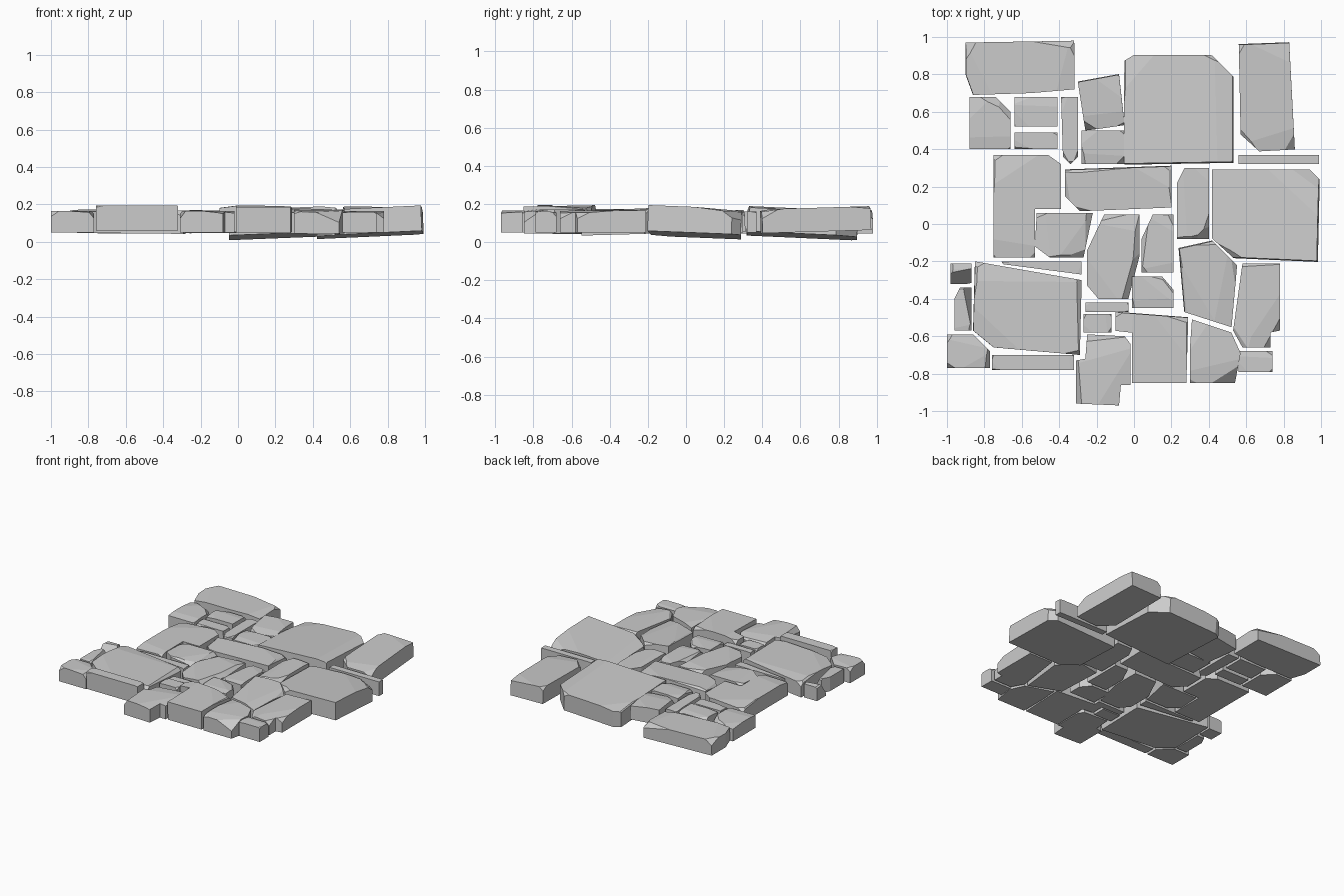
import bpy, bmesh, math, random
from mathutils import Vector

if "Cube" in bpy.data.objects:
    bpy.data.objects.remove(bpy.data.objects["Cube"])

random.seed(7)


def chop(bm, direction, depth):
    """Slice off whatever sticks out furthest along a direction, to a given depth."""
    n = Vector(direction).normalized()
    reach = max(v.co.dot(n) for v in bm.verts) - depth
    cut = bmesh.ops.bisect_plane(
        bm, geom=bm.verts[:] + bm.edges[:] + bm.faces[:], dist=1e-5,
        plane_co=n * reach, plane_no=n, clear_outer=True)
    edges = [e for e in cut["geom_cut"] if isinstance(e, bmesh.types.BMEdge)]
    bmesh.ops.holes_fill(bm, edges=edges, sides=0)


def stone(name, pts, z=0.05, h=0.115, sx=0.0, sy=0.0, chips=4, cuts=()):
    """Flat slab with outline pts, bottom height z, thickness h, tilt sx/sy, chipped top."""
    xs, ys = [p[0] for p in pts], [p[1] for p in pts]
    cx, cy = (min(xs) + max(xs)) / 2, (min(ys) + max(ys)) / 2
    size = min(max(xs) - min(xs), max(ys) - min(ys))
    bm = bmesh.new()
    base = bm.faces.new([bm.verts.new((x - cx, y - cy, 0)) for x, y in pts])
    # extruding keeps the base face only if it is copied first
    top = bmesh.ops.extrude_face_region(bm, geom=[base], use_keep_orig=True)["geom"]
    for v in top:
        if isinstance(v, bmesh.types.BMVert):
            v.co.z = h
    # chipped upper edges
    for _ in range(chips):
        a = random.uniform(0, math.tau)
        chop(bm, (math.cos(a), math.sin(a), random.uniform(0.7, 1.3)),
             min(0.022, 0.1 * size) * random.uniform(0.5, 1.1))
    # shallow worn facets across the top
    a = random.uniform(0, math.tau)
    for k in range(2):
        b = a + k * 2.4
        chop(bm, (0.13 * math.cos(b), 0.13 * math.sin(b), 1), min(0.012, 0.04 * size))
    for d, depth in cuts:
        chop(bm, d, depth)
    # tilt the whole slab
    for v in bm.verts:
        x, y, zz = v.co
        v.co = (x - sx * (zz - h / 2), y - sy * (zz - h / 2), zz + sx * x + sy * y)
    bmesh.ops.recalc_face_normals(bm, faces=bm.faces[:])
    mesh = bpy.data.meshes.new(name)
    bm.to_mesh(mesh)
    bm.free()
    ob = bpy.data.objects.new(name, mesh)
    ob.location = (cx, cy, z)
    bpy.context.collection.objects.link(ob)


def block(name, x0, y0, x1, y1, **kw):
    stone(name, [(x0, y0), (x1, y0), (x1, y1), (x0, y1)], **kw)


# back row
stone("back_left_long_stone", [(-.90, .97), (-.32, .98), (-.32, .72), (-.55, .70),
      (-.86, .69), (-.90, .80)], sx=-.02, chips=6)
stone("back_left_cut_stone", [(-.88, .68), (-.74, .68), (-.66, .60), (-.66, .40), (-.88, .40)],
      h=.105)
block("back_small_stone", -.64, .52, -.41, .68, h=.11)
block("back_strip_stone", -.64, .40, -.41, .49, h=.10)
stone("back_narrow_stone", [(-.39, .68), (-.30, .68), (-.30, .36), (-.34, .32), (-.38, .36)],
      h=.10)
stone("back_skewed_stone", [(-.30, .76), (-.08, .80), (-.05, .53), (-.26, .50)], sy=.03)
block("back_square_stone", -.28, .32, -.05, .50, h=.11)
stone("back_large_stone", [(-.05, .87), (0, .90), (.42, .90), (.53, .79), (.53, .33), (-.05, .32)],
      z=.033, h=.135, sx=.04, sy=-.045, chips=3)
stone("back_right_tall_stone", [(.56, .96), (.83, .97), (.86, .40), (.67, .39), (.57, .48)],
      z=.055, h=.125, sy=.03)
block("right_strip_stone", .56, .32, .99, .37, h=.11)

# middle row
stone("middle_left_stone", [(-.75, .37), (-.46, .37), (-.39, .32), (-.39, .08), (-.53, .08),
      (-.53, -.18), (-.75, -.18)], z=.045, chips=5)
stone("middle_long_stone", [(-.37, .29), (.20, .31), (.20, .09), (-.29, .07), (-.37, .15)],
      sy=.03, chips=5)
stone("middle_tapered_stone", [(-.52, .06), (-.22, .06), (-.27, -.18), (-.45, -.18), (-.53, -.12)])
stone("centre_stone", [(-.16, .05), (.03, .05), (.03, -.17), (-.03, -.40), (-.19, -.40),
      (-.25, -.33), (-.25, -.14)])
stone("centre_narrow_stone", [(.04, -.26), (.04, -.08), (.10, .05), (.21, .05), (.21, -.26)],
      h=.105)
stone("centre_right_stone", [(.23, .22), (.27, .30), (.40, .30), (.40, -.08), (.23, -.08)],
      h=.11, cuts=[((1, -1, .8), .03)])
stone("right_large_stone", [(.42, .29), (.94, .29), (.99, .24), (.98, -.20), (.53, -.18),
      (.42, -.08)], z=.037, h=.135, sx=.045, sy=-.04, chips=3)
stone("right_angled_stone", [(.24, -.13), (.42, -.09), (.55, -.22), (.52, -.55), (.27, -.47)],
      z=.045, h=.125, sx=-.03, sy=.03)
stone("right_notched_stone", [(.58, -.21), (.78, -.21), (.78, -.57), (.73, -.58), (.73, -.66),
      (.58, -.66), (.53, -.57)], h=.115)

# left side and front row
stone("left_large_stone", [(-.85, -.20), (-.28, -.30), (-.29, -.70), (-.75, -.66), (-.86, -.57)],
      z=.045, h=.125, sx=-.01, chips=5)
stone("left_sliver_stone", [(-.71, -.20), (-.28, -.20), (-.28, -.27), (-.70, -.215)],
      h=.10, chips=1)
block("left_sloped_stone", -.98, -.32, -.87, -.21, h=.11, cuts=[((.2, -1, .7), .06)])
stone("left_narrow_stone", [(-.96, -.40), (-.93, -.34), (-.87, -.34), (-.87, -.57), (-.96, -.57)],
      h=.11, cuts=[((1, .2, .5), .035)])
stone("left_corner_stone", [(-1, -.59), (-.86, -.59), (-.77, -.68), (-.77, -.77), (-1, -.77)])
block("front_left_strip_stone", -.76, -.78, -.32, -.70, z=.06, h=.135)
stone("front_notched_stone", [(-.25, -.59), (-.05, -.60), (-.02, -.64), (-.02, -.86),
      (-.07, -.86), (-.08, -.97), (-.31, -.96), (-.31, -.73), (-.26, -.72)])
block("front_small_stone", -.27, -.58, -.12, -.48, h=.11)
block("front_strip_stone", -.26, -.47, -.03, -.42, h=.105, chips=2)
stone("front_cut_corner_stone", [(-.01, -.28), (.15, -.28), (.21, -.35), (.21, -.45), (-.01, -.45)],
      h=.11)
stone("front_stepped_stone", [(-.10, -.47), (.29, -.50), (.28, -.85), (-.01, -.85), (-.01, -.58),
      (-.10, -.57)], h=.14, sy=.02)
stone("front_right_angled_stone", [(.31, -.51), (.52, -.58), (.57, -.69), (.54, -.85),
      (.30, -.85), (.30, -.65)], z=.045, h=.125)
block("front_right_small_stone", .56, -.79, .74, -.68, h=.11)
